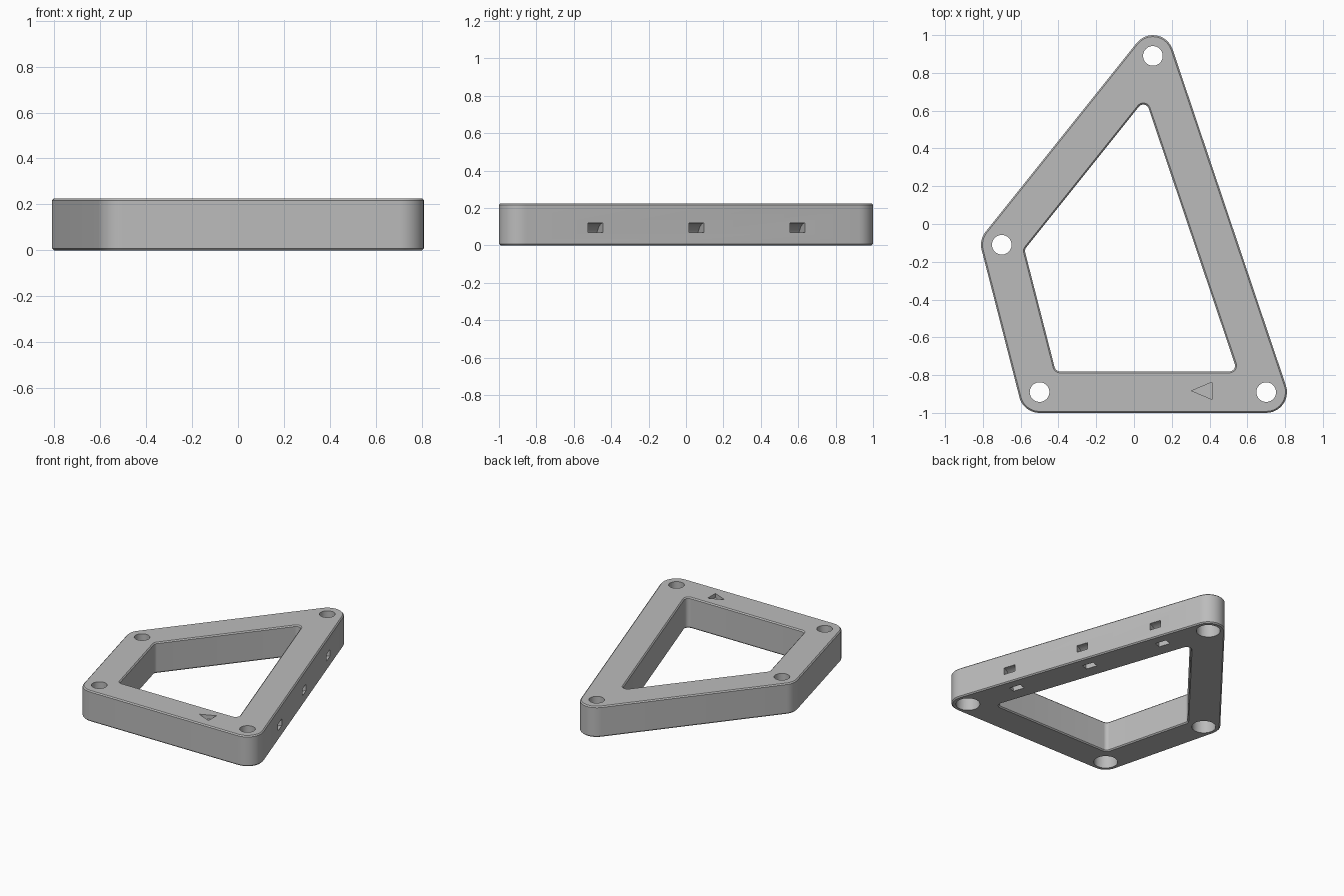
import bpy, bmesh, math
from mathutils import Vector

cube = bpy.data.objects.get("Cube")
if cube:
    bpy.data.objects.remove(cube, do_unlink=True)

HEIGHT, CHAMFER, RIM = 0.225, 0.008, 0.11
INNER_R, STEPS = 0.03, 10
# Hole centres, counter-clockwise
CORNERS = [Vector(p) for p in ((-0.5, -0.89), (0.7, -0.89), (0.1, 0.89), (-0.7, -0.11))]

grey = bpy.data.materials.new("plain grey")
grey.use_nodes = True
grey.diffuse_color = (0.5, 0.5, 0.5, 1)
grey.node_tree.nodes["Principled BSDF"].inputs["Base Color"].default_value = (0.5, 0.5, 0.5, 1)


def outward(i):
    d = (CORNERS[(i + 1) % 4] - CORNERS[i % 4]).normalized()
    return Vector((d.y, -d.x))


def outline(shrink, radius):
    """Four-sided outline moved inwards by shrink, then rounded outwards by radius."""
    pts = []
    for i, c in enumerate(CORNERS):
        a, b = outward(i - 1), outward(i)
        centre = c - (a + b) * shrink / (1 + a.dot(b))
        start = math.atan2(a.y, a.x)
        sweep = a.angle(b)
        for k in range(STEPS + 1):
            t = start + sweep * k / STEPS
            pts.append(centre + radius * Vector((math.cos(t), math.sin(t))))
    return pts


def bridge(bm, rings, closed):
    """Skin a list of equal point rings, joined end to end or capped."""
    rows = [[bm.verts.new(p) for p in ring] for ring in rings]
    n = len(rows[0])
    for j in range(len(rows) if closed else len(rows) - 1):
        lo, hi = rows[j], rows[(j + 1) % len(rows)]
        for k in range(n):
            bm.faces.new((lo[k], lo[(k + 1) % n], hi[(k + 1) % n], hi[k]))
    if not closed:
        bm.faces.new(rows[0][::-1])
        bm.faces.new(rows[-1])


def finish(bm, name):
    bmesh.ops.recalc_face_normals(bm, faces=bm.faces[:])
    mesh = bpy.data.meshes.new(name)
    bm.to_mesh(mesh)
    bm.free()
    obj = bpy.data.objects.new(name, mesh)
    bpy.context.collection.objects.link(obj)
    mesh.materials.append(grey)
    return obj


# Frame body with chamfered rims, inside and out
bm = bmesh.new()
levels = ((0, 1), (CHAMFER, 0), (HEIGHT - CHAMFER, 0), (HEIGHT, 1))
rings = [[p.to_3d() + Vector((0, 0, z)) for p in outline(0, RIM - CHAMFER * c)]
         for z, c in levels]
rings += [[p.to_3d() + Vector((0, 0, z)) for p in outline(RIM + INNER_R, INNER_R + CHAMFER * c)]
          for z, c in reversed(levels)]
bridge(bm, rings, True)
frame = finish(bm, "frame")

bm = bmesh.new()
# Stepped bolt holes, wider at the bottom
for c in CORNERS:
    bridge(bm, [[(c.x + r * math.cos(k * math.tau / 40), c.y + r * math.sin(k * math.tau / 40), z)
                 for k in range(40)]
                for r, z in ((0.08, -0.05), (0.08, 0.12), (0.052, 0.12), (0.052, 0.3))], False)

# Curved tie slots from the long side to the underside
n = outward(1).to_3d()
along = Vector((-n.y, n.x, 0))
edge = CORNERS[1].to_3d() + n * RIM
for y in (-0.484, 0.056, 0.596):
    mid = edge + along * ((y - edge.y) / along.y)
    sections = []
    for k in range(13):
        a = math.radians(-10 + 110 * k / 12)
        ray = Vector((0, 0, math.sin(a))) - n * math.cos(a)
        sections.append([mid + ray * r + along * s
                         for r, s in ((0.07, -0.042), (0.12, -0.042), (0.12, 0.042), (0.07, 0.042))])
    bridge(bm, sections, False)

# Arrow recess on the front bar
bridge(bm, [[(0.305, -0.883, z), (0.412, -0.928, z), (0.412, -0.838, z)]
            for z in (HEIGHT - 0.03, HEIGHT + 0.05)], False)
cutter = finish(bm, "hole_cutter")
cutter.hide_render = True

# Cut, then drop the helper
cut = frame.modifiers.new("holes", "BOOLEAN")
cut.operation = "DIFFERENCE"
cut.solver = "EXACT"
cut.object = cutter
for o in bpy.context.selected_objects:
    o.select_set(False)
frame.select_set(True)
bpy.context.view_layer.objects.active = frame
bpy.ops.object.modifier_apply(modifier=cut.name)
bpy.data.objects.remove(cutter, do_unlink=True)
bpy.ops.object.shade_smooth_by_angle(angle=math.radians(30))
